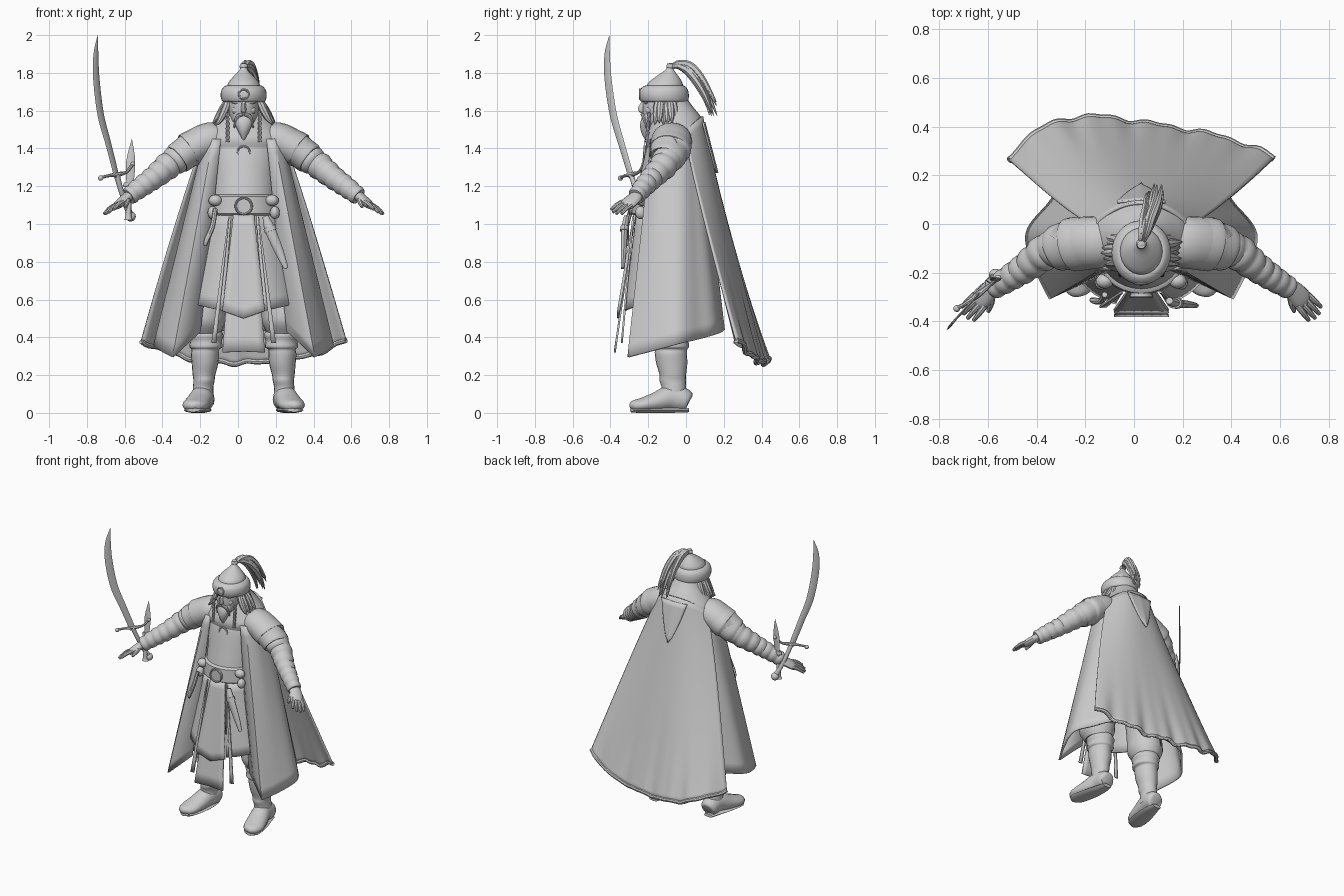
import bpy, bmesh, math, random
from mathutils import Vector

random.seed(4)
CX = 0.03                      # body centre line
grey = bpy.data.materials.new("plain_grey")
grey.diffuse_color = (0.6, 0.6, 0.6, 1)
Y, Z = Vector((0, 1, 0)), Vector((0, 0, 1))


def spline(pts, k):
    """Catmull-Rom through tuples of any size."""
    out, n = [], len(pts)
    for i in range(n - 1):
        p = [pts[max(i - 1, 0)], pts[i], pts[i + 1], pts[min(i + 2, n - 1)]]
        for j in range(k):
            t = j / k
            out.append(tuple(0.5 * (2 * b + (c - a) * t + (2 * a - 5 * b + 4 * c - d) * t * t
                                    + (3 * b - a - 3 * c + d) * t ** 3) for a, b, c, d in zip(*p)))
    return out + [tuple(pts[-1])]


def make(name, verts, faces, side=1, thick=0):
    me = bpy.data.meshes.new(name)
    me.from_pydata([(v[0] * side + CX, v[1], v[2]) for v in verts], [], faces)
    bm = bmesh.new()
    bm.from_mesh(me)
    bmesh.ops.recalc_face_normals(bm, faces=bm.faces)
    bm.to_mesh(me)
    bm.free()
    me.materials.append(grey)
    ob = bpy.data.objects.new(name, me)
    bpy.context.collection.objects.link(ob)
    if thick:
        m = ob.modifiers.new("thickness", 'SOLIDIFY')
        m.thickness, m.offset = thick, 0
    return ob


def sweep(name, pts, side=1, n=16, k=4, ref=Y, level=False):
    """Tube through (x, y, z, radius_a, radius_b); level keeps rings horizontal."""
    P = spline(pts, k) if k > 1 else pts
    verts, m = [], len(P)
    for i, p in enumerate(P):
        t = Z if level else (Vector(P[min(i + 1, m - 1)][:3]) - Vector(P[max(i - 1, 0)][:3])).normalized()
        s = t.cross(ref).normalized()
        o = s.cross(t)
        for j in range(n):
            a = math.tau * j / n
            verts.append(Vector(p[:3]) + s * math.cos(a) * max(p[3], .001) + o * math.sin(a) * max(p[4], .001))
    faces = [(i * n + j, i * n + (j + 1) % n, (i + 1) * n + (j + 1) % n, (i + 1) * n + j)
             for i in range(m - 1) for j in range(n)]
    faces += [tuple(range(n)), tuple(range((m - 1) * n, m * n))]
    return make(name, verts, faces, side)


def sheet(name, f, nu, nv, thick=.01, side=1):
    verts = [f(i / nu, j / nv) for j in range(nv + 1) for i in range(nu + 1)]
    w = nu + 1
    faces = [(j * w + i, j * w + i + 1, (j + 1) * w + i + 1, (j + 1) * w + i) for j in range(nv) for i in range(nu)]
    return make(name, verts, faces, side, thick)


def ball(name, c, r, side=1):
    pts = [(c[0], c[1], c[2] - r[2] * math.cos(math.pi * i / 8), r[0] * math.sin(math.pi * i / 8),
            r[1] * math.sin(math.pi * i / 8)) for i in range(9)]
    return sweep(name, pts, side, 14, 1, level=True)


def ring(name, c, R, r):
    pts = [(c[0] + R * math.cos(a), c[1], c[2] + R * math.sin(a), r, r) for a in [math.tau * i / 20 for i in range(21)]]
    return sweep(name, pts, 1, 8, 1)


# Torso, belt and draped collar
sweep("tunic", [(0, -.1, .98, .19, .17), (0, -.1, 1.1, .18, .175), (0, -.09, 1.25, .175, .155), (0, -.08, 1.4, .18, .13),
                (0, -.07, 1.5, .15, .1), (0, -.08, 1.57, .08, .08)], n=32, level=True)
sweep("belt", [(0, -.1, 1.045, .188, .178), (0, -.1, 1.055, .198, .19), (0, -.1, 1.145, .19, .185), (0, -.1, 1.155, .18, .17)],
      n=32, k=1, level=True)
sweep("buckle", [(0, -.28, 1.095, .045, .045), (0, -.298, 1.095, .045, .045)], n=24, k=1, ref=Z)
ring("buckle_rim", (0, -.298, 1.095), .043, .006)
ring("pendant", (0, -.212, 1.38), .032, .005)
sweep("neck_drape", [(0, -.07, 1.405, .2, .138), (0, -.06, 1.45, .22, .155), (0, -.045, 1.51, .185, .15), (0, -.05, 1.57, .135, .127),
                     (0, -.065, 1.62, .1, .102), (0, -.09, 1.67, .085, .09)], n=32, level=True)

# Head, face and beard
sweep("head", [(0, -.12, 1.49, .045, .06), (0, -.13, 1.54, .066, .088), (0, -.125, 1.6, .08, .105), (0, -.12, 1.66, .084, .107),
               (0, -.12, 1.72, .07, .09)], n=24, level=True)
sweep("nose", [(0, -.222, 1.65, .009, .01), (0, -.237, 1.61, .014, .018), (0, -.228, 1.593, .012, .01)], n=10)
sweep("beard", [(0, -.185, 1.58, .056, .042), (0, -.2, 1.54, .052, .042), (0, -.21, 1.5, .034, .032),
                (0, -.21, 1.46, .014, .016), (0, -.205, 1.435, .002, .002)], n=14, level=True)

# Hat with rolled brim and spire
sweep("hat_brim", [(0, -.115, 1.645, .1, .112), (0, -.115, 1.652, .115, .126), (0, -.117, 1.68, .122, .132),
                   (0, -.117, 1.71, .117, .127), (0, -.115, 1.73, .1, .108), (0, -.113, 1.733, .085, .09)], n=32, level=True)
sweep("hat_crown", [(0, -.115, 1.71, .09, .098), (0, -.11, 1.745, .083, .092), (0, -.1, 1.778, .057, .063), (0, -.09, 1.805, .03, .033),
                    (0, -.085, 1.825, .018, .018), (0, -.085, 1.85, .016, .016)], n=28, level=True)
ball("hat_knob", (0, -.082, 1.835), (.022, .022, .018))
ring("hat_badge", (0, -.244, 1.688), .025, .006)

# Plume of curved strands
for i in range(20):
    a, b, c = (random.uniform(-1, 1) for _ in range(3))
    sweep("plume_strand", [(.0, -.08, 1.825, .009, .009), (.01 + .012 * a, -.045, 1.845 + .01 * b, .015, .013),
                           (.025 + .022 * a, .015 + .012 * c, 1.825 + .026 * b, .018, .015),
                           (.042 + .03 * a, .07 + .018 * c, 1.76 + .03 * b, .016, .013),
                           (.05 + .034 * a, .115 + .02 * c, 1.68 + .035 * b, .01, .009),
                           (.055 + .035 * a, .14 + .028 * c, 1.62 + .055 * b, .002, .002)], n=6, k=3, ref=Vector((1, 0, 0)))

# Coat: open front, smooth flare down
TOP = [(.12, -.185, 1.45), (.16, -.178, 1.45), (.19, -.13, 1.48), (.19, -.03, 1.5), (.16, .02, 1.51), (.11, .05, 1.52), (0, .07, 1.53)]
BOT = [(.23, -.235, .43), (.375, -.305, .295), (.44, -.17, .33), (.47, -.04, .365), (.39, .07, .39), (.28, .17, .42), (0, .2, .44)]
TOP, BOT = (P[:1] + spline(P[1:], 6) for P in (TOP, BOT))


def coat(u, v):
    i = round(u * (len(TOP) - 1))
    return Vector(TOP[i]).lerp(Vector(BOT[i]), v)


# Cape: wide sheet, edges turned forward, with a wavy rolled hem
def cape(u, v):
    a = 2 * u - 1
    wave = (.6 * math.sin(a * 15) + .4 * math.sin(a * 29 + 1)) * v ** 6
    e, g = abs(a) ** 2.4, abs(a) ** (2.2 + 1.2 * v)
    hem = .255 + .118 * e + .012 * wave
    top = 1.57 - .08 * e
    y0, y1 = .085 - .095 * g, .415 - .145 * g
    y = y0 + (y1 - y0) * v ** 1.1 + .012 * wave - .09 * a * (1 - a * a) * v * v
    return (a * (.19 + .355 * v ** .9), y, top + (hem - top) * v)


sheet("cape", cape, 60, 30, .012)
sweep("cape_hem", [(*cape(i / 60, .99), .014, .014) for i in range(61)], n=8, k=1, ref=Z)
# Hood point lying flat on the cape
sheet("hood_point", lambda u, v: ((2 * u - 1) * .1 * (1 - v) ** .7, .097 + .07 * v - .008 * abs(2 * u - 1), 1.54 - .27 * v), 10, 8, .01)


# Skirt panels around the hips
def skirt(a0, a1, z1, point):
    def f(u, v):
        a = a0 + (a1 - a0) * u
        z = 1.05 + (z1 + point * abs(2 * u - 1) - 1.05) * v
        return (math.sin(a) * (.185 + .11 * v), -.1 - math.cos(a) * (.17 + .07 * v), z)
    return f


def tabard(z1, point, out):
    return lambda u, v: ((2 * u - 1) * (.055 + .058 * v), -.272 - out * v, 1.05 + (z1 + point * abs(2 * u - 1) - 1.05) * v)


sheet("front_tabard", tabard(.325, -.005, .105), 6, 10)
sheet("tabard_overlay", tabard(.5, .04, .085), 6, 10, .015)
sheet("back_skirt", skirt(1.5, math.tau - 1.5, .5, 0), 20, 8)

FD, FW = Vector((.06, -.066, -.05)), Vector((.6, .65, -.28)).normalized()
for s in (1, -1):
    sheet("coat", coat, len(TOP) - 1, 16, .012, s)
    sheet("side_skirt", skirt(.36, 1.5, .57, -.03), 14, 8, .012, s)
    # Hanging straps beside the tabard
    sheet("hanging_strap", lambda u, v: (.075 + .07 * v + .02 * u * (.3 + v), -.28 - .06 * v, 1.04 - .67 * v), 2, 8, .01, s)
    # Trousers and folded boots
    sweep("trouser_leg", [(.1, -.09, .95, .09, .11), (.16, -.09, .7, .1, .11), (.205, -.1, .56, .115, .125), (.212, -.1, .48, .115, .125),
                          (.21, -.09, .42, .085, .095)], s, 20, level=True)
    sweep("boot_shaft", [(.215, -.065, .06, .058, .07), (.215, -.065, .13, .054, .064), (.21, -.07, .17, .056, .07),
                         (.21, -.07, .2, .06, .07), (.205, -.075, .26, .07, .082), (.205, -.08, .31, .074, .085),
                         (.203, -.08, .335, .072, .086), (.2, -.08, .35, .088, .096), (.2, -.08, .38, .084, .094),
                         (.2, -.08, .41, .093, .1), (.2, -.08, .435, .08, .09)], s, 20, level=True)
    sweep("boot_foot", [(.212, .018, .06, .035, .035), (.213, .0, .066, .058, .06), (.22, -.08, .078, .062, .068),
                        (.24, -.16, .057, .068, .052), (.258, -.235, .042, .068, .037), (.268, -.28, .036, .045, .028),
                        (.27, -.297, .03, .01, .008)], s, 16, ref=Z)
    sweep("boot_sole", [(.22, .015, .015, .035, .012), (.222, -.06, .015, .053, .015), (.242, -.17, .015, .065, .015),
                        (.262, -.26, .015, .056, .015), (.268, -.292, .015, .02, .012)], s, 10, ref=Z)
    # Layered sleeves
    sweep("upper_sleeve", [(.1, -.07, 1.46, .06, .08), (.17, -.075, 1.45, .09, .105), (.25, -.08, 1.415, .092, .108),
                           (.31, -.09, 1.375, .086, .1), (.35, -.1, 1.345, .083, .092), (.356, -.103, 1.34, .065, .07)], s, 20)
    sweep("shoulder_flap", [(.2, -.078, 1.44, .09, .106), (.275, -.083, 1.4, .095, .111), (.295, -.086, 1.388, .093, .107),
                            (.297, -.087, 1.387, .08, .09)], s, 20)
    axis = spline([(.3, -.09, 1.38, .075, .08), (.385, -.11, 1.32, .073, .075), (.47, -.175, 1.25, .062, .062),
                   (.545, -.225, 1.195, .055, .053), (.61, -.265, 1.145, .047, .045)], 12)
    sweep("ribbed_sleeve", [(x, y, z, a * (.93 + .11 * abs(math.sin(i * math.pi / 6))), b * (.93 + .11 * abs(math.sin(i * math.pi / 6))))
                            for i, (x, y, z, a, b) in enumerate(axis)], s, 18, 1)
    # Hand with four fingers and a thumb
    sweep("palm", [(.59, -.25, 1.16, .03, .03), (.625, -.275, 1.135, .042, .026), (.66, -.31, 1.105, .045, .022), (.675, -.325, 1.09, .036, .015)],
          s, 14, ref=FD.cross(FW))
    for i in range(4):
        b = Vector((.662, -.312, 1.108)) + FW * (i - 1.5) * .022
        e = b + FD * (.85 if i in (0, 3) else 1) + FW * (i - 1.5) * .004
        m = b.lerp(e, .5) + Z * .006
        sweep("finger", [(*b, .013, .013), (*m, .012, .012), (*e, .008, .008)], s, 8, 3, Z)
    sweep("thumb", [(.615, -.285, 1.14, .018, .018), (.617, -.325, 1.115, .014, .014), (.628, -.36, 1.09, .008, .008)], s, 8, 3, Z)
    # Face details and hair
    ball("brow", (.034, -.21, 1.643), (.03, .012, .008), s)
    ball("cheek", (.04, -.194, 1.602), (.024, .02, .022), s)
    sweep("moustache", [(.004, -.233, 1.58, .008, .008), (.035, -.225, 1.567, .011, .01), (.05, -.21, 1.51, .004, .004)], s, 8)
    for i in range(6):
        t = i / 7
        r = random.uniform(-.01, .01)
        sweep("hair_lock", [(.08, -.145 + .1 * t, 1.66, .018, .018), (.105 + r, -.155 + .13 * t, 1.61, .02, .02),
                            (.133 + r, -.16 + .145 * t, 1.56 + r, .015, .015), (.158 + r, -.165 + .16 * t, 1.53 + r, .003, .003)], s, 8)
    sweep("braid", [(.085, -.195 - .001 * i, 1.59 - .012 * i, .007 + .004 * (i % 2), .007 + .004 * (i % 2)) for i in range(14)], s, 8, 1, level=True)
    # Knots at the hips
    ball("belt_knot", (.15, -.235, 1.125), (.036, .03, .03), s)
    ball("belt_pouch", (.165, -.24, 1.06), (.026, .03, .034), s)

# Scabbard and hanging cord at the belt
sweep("scabbard", [(.115, -.315, 1.04, .016, .014), (.14, -.325, .97, .028, .018), (.19, -.33, .85, .023, .015), (.225, -.335, .765, .012, .01)], n=10)
sweep("scabbard_band", [(.135, -.324, .985, .033, .023), (.144, -.326, .962, .033, .023)], n=12, k=1)
sweep("belt_cord", [(-.15, -.29, 1.08, .012, .012), (-.165, -.315, .99, .014, .014), (-.195, -.315, .92, .015, .013), (-.205, -.31, .885, .008, .008)], n=8)

# Curved sabre in the right hand
N = Vector((.74, -.67, 0))
sweep("sabre_blade", [(-.672, -.29, 1.25, .02, .006), (-.715, -.34, 1.42, .022, .006), (-.757, -.385, 1.58, .025, .005),
                      (-.78, -.413, 1.77, .025, .005), (-.782, -.417, 1.9, .019, .004), (-.772, -.405, 2.0, .001, .001)],
      n=6, k=6, ref=N)
sweep("sabre_grip", [(-.672, -.29, 1.26, .016, .014), (-.65, -.265, 1.18, .014, .014), (-.622, -.235, 1.1, .016, .015), (-.6, -.215, 1.05, .018, .016)], n=10)
ball("sabre_pommel", (-.598, -.21, 1.04), (.027, .027, .027))
sweep("sabre_guard", [(-.755, -.345, 1.245, .009, .009), (-.72, -.325, 1.255, .008, .008), (-.67, -.29, 1.262, .013, .013),
                      (-.62, -.25, 1.275, .008, .008), (-.59, -.225, 1.315, .009, .009)], n=8, ref=N)
for c in ((-.757, -.347, 1.243), (-.588, -.222, 1.318)):
    ball("guard_knob", c, (.014, .014, .014))

# Short dagger beside it
sweep("dagger_blade", [(-.602, -.23, 1.2, .018, .006), (-.598, -.225, 1.33, .024, .006), (-.592, -.22, 1.45, .001, .001)], n=6, level=True)
sweep("dagger_grip", [(-.61, -.235, 1.02, .024, .02), (-.61, -.235, 1.05, .015, .014), (-.605, -.232, 1.18, .015, .014),
                      (-.603, -.23, 1.2, .035, .014), (-.603, -.23, 1.22, .03, .012)], n=10, level=True)

for ob in bpy.context.scene.objects:
    ob.select_set(True)
    bpy.context.view_layer.objects.active = ob
bpy.ops.object.shade_smooth_by_angle(angle=math.radians(40))
